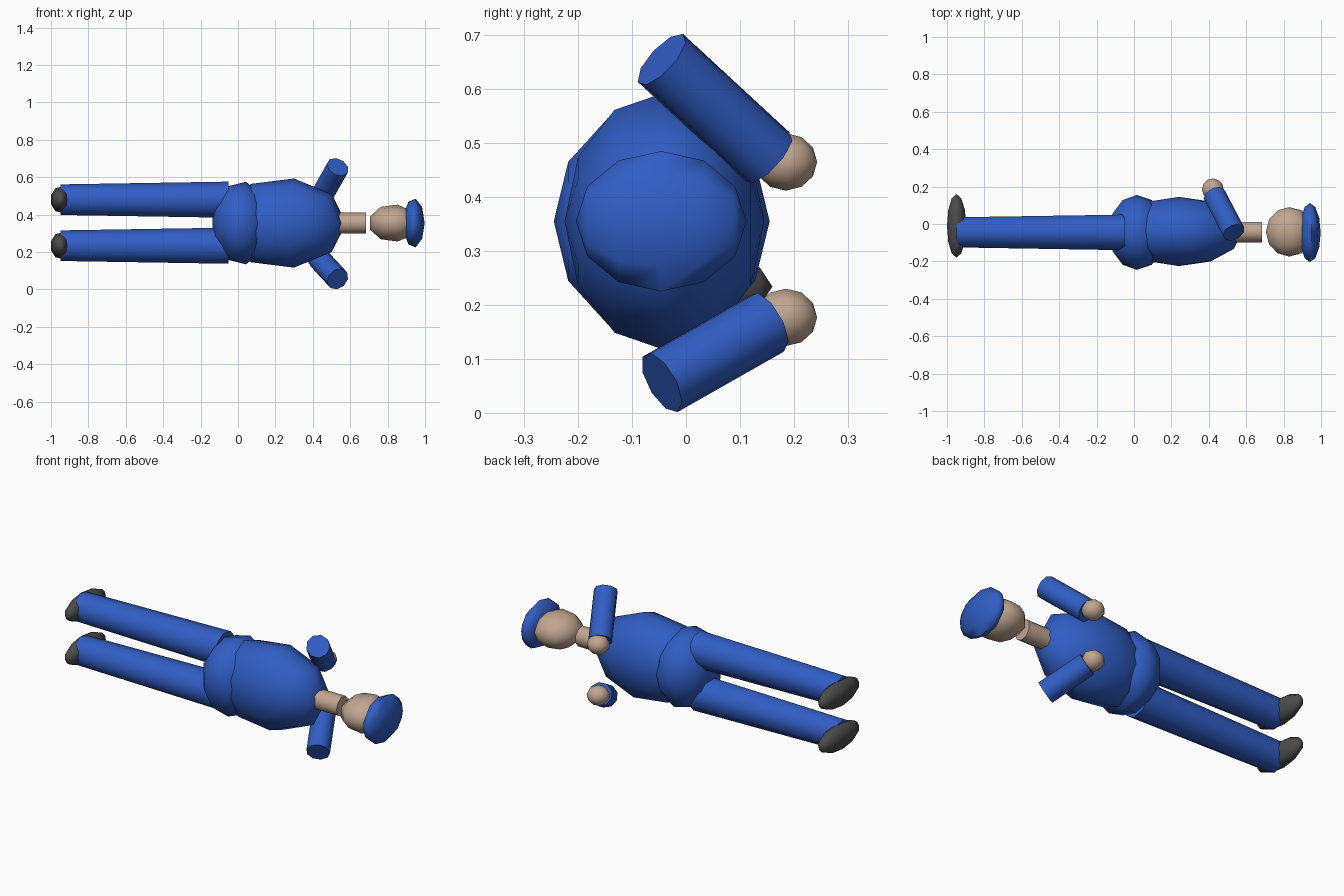
import bpy, bmesh, math
from mathutils import Matrix, Vector

if "Cube" in bpy.data.objects:
    bpy.data.objects.remove(bpy.data.objects["Cube"])

SIDES = 9


def material(name, rgb):
    m = bpy.data.materials.new(name)
    m.use_nodes = True
    m.diffuse_color = (*rgb, 1)
    m.node_tree.nodes["Principled BSDF"].inputs["Base Color"].default_value = (*rgb, 1)
    return m


blue = material("blue cloth", (0.031, 0.11, 0.55))
skin = material("skin", (0.53, 0.38, 0.285))
dark = material("dark shoe", (0.07, 0.07, 0.07))


def lathe(name, profile, matrix, mat):
    """Spin (radius, height) points about local Y, then place the result."""
    bm = bmesh.new()
    verts = [bm.verts.new((r, h, 0)) for r, h in profile]
    edges = [bm.edges.new(pair) for pair in zip(verts, verts[1:])]
    bmesh.ops.spin(bm, geom=verts + edges, cent=(0, 0, 0), axis=(0, 1, 0),
                   angle=math.tau, steps=SIDES)
    bmesh.ops.remove_doubles(bm, verts=bm.verts, dist=0.0001)
    bm.transform(matrix)
    bmesh.ops.recalc_face_normals(bm, faces=bm.faces)
    mesh = bpy.data.meshes.new(name)
    bm.to_mesh(mesh)
    bm.free()
    mesh.materials.append(mat)
    obj = bpy.data.objects.new(name, mesh)
    bpy.context.collection.objects.link(obj)
    bpy.ops.object.select_all(action="DESELECT")
    obj.select_set(True)
    bpy.context.view_layer.objects.active = obj
    bpy.ops.object.shade_smooth_by_angle(angle=math.radians(65))
    return obj


def ball(name, centre, radii, mat):
    """Ellipsoid with its poles along Y."""
    arc = [math.pi * i / 6 for i in range(7)]
    profile = [(abs(math.sin(a)) if 0 < a < math.pi else 0, math.cos(a)) for a in arc]
    lathe(name, profile, Matrix.LocRotScale(Vector(centre), None, Vector(radii)), mat)


def tube(name, start, end, r0, r1, mat):
    """Capped, optionally tapered cylinder between two points."""
    start, end = Vector(start), Vector(end)
    d = end - start
    place = Matrix.Translation(start) @ d.to_track_quat("Y", "Z").to_matrix().to_4x4()
    lathe(name, [(0, 0), (r0, 0), (r1, d.length), (0, d.length)], place, mat)


# Body and head
ball("torso", (0.24, -0.04, 0.355), (0.34, 0.185, 0.242), blue)
ball("pelvis", (0.015, -0.045, 0.355), (0.16, 0.2, 0.224), blue)
tube("neck", (0.5, -0.042, 0.355), (0.685, -0.042, 0.355), 0.056, 0.056, skin)
ball("head", (0.83, -0.042, 0.355), (0.133, 0.132, 0.1), skin)
ball("cap", (0.94, -0.046, 0.355), (0.058, 0.158, 0.132), blue)

# Legs and shoes
for side, z in (("upper", 0.48), ("lower", 0.234)):
    tube(side + "_leg", (-0.95, -0.042, z), (-0.05, -0.042, z), 0.083, 0.098, blue)
    ball(side + "_shoe", (-0.95, -0.01, z), (0.053, 0.17, 0.071), dark)

# Arms and hands
for side, shoulder, wrist, hand in (
        ("upper", 0.655, 0.473, 0.465),
        ("lower", 0.056, 0.168, 0.177)):
    tube(side + "_arm", (0.533, -0.045, shoulder), (0.43, 0.152, wrist), 0.062, 0.062, blue)
    ball(side + "_hand", (0.42, 0.185, hand), (0.06, 0.058, 0.054), skin)
